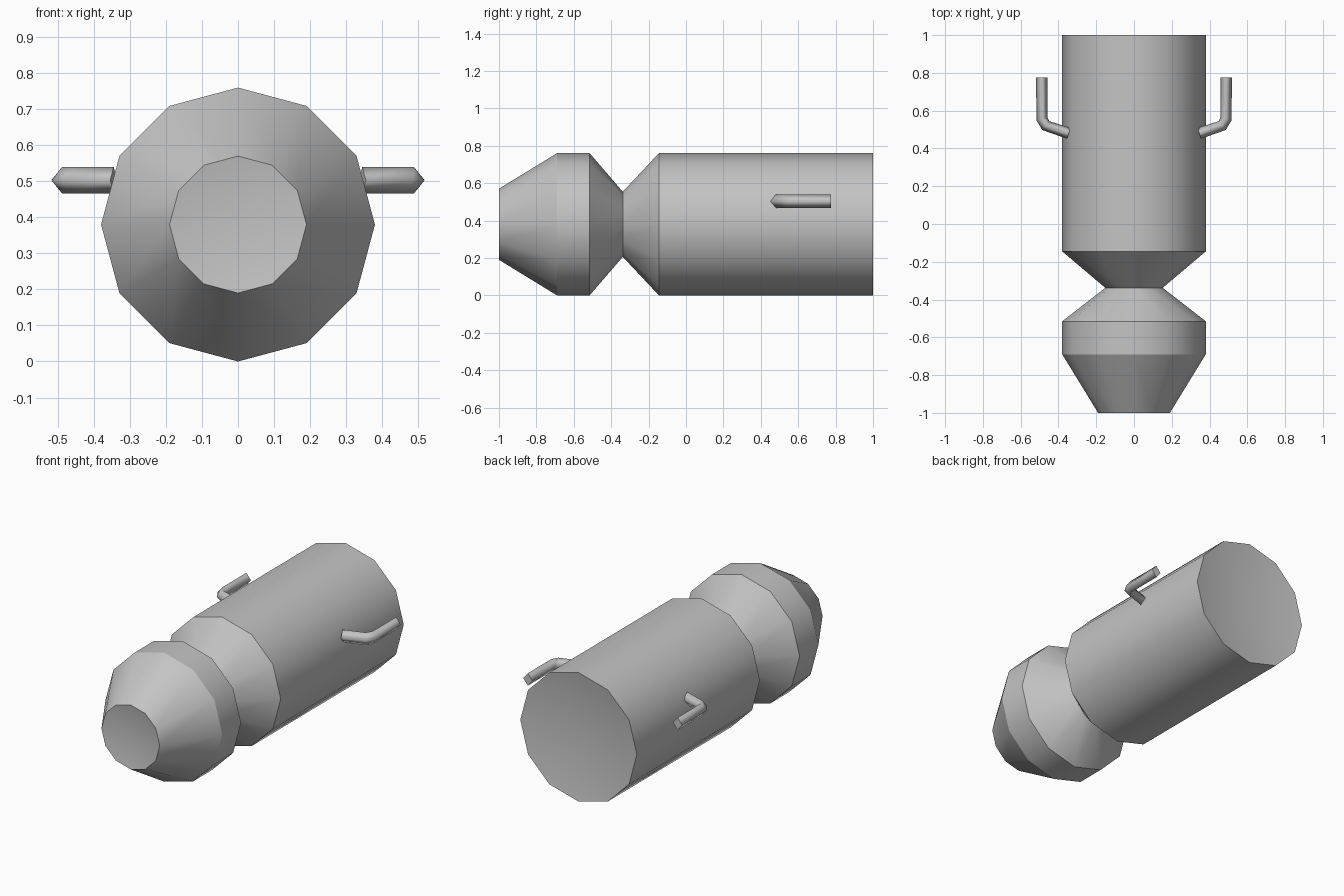
import bpy, bmesh, math
from mathutils import Vector

cube = bpy.data.objects.get("Cube")
if cube:
    bpy.data.objects.remove(cube)

grey = bpy.data.materials.new("plain_grey")
grey.use_nodes = True
grey.diffuse_color = (0.55, 0.55, 0.55, 1)
bsdf = grey.node_tree.nodes["Principled BSDF"]
bsdf.inputs["Base Color"].default_value = (0.55, 0.55, 0.55, 1)
bsdf.inputs["Roughness"].default_value = 0.8

R = 0.38       # body radius, also the height of the axis
SIDES = 12


def finish(name, bm):
    """Turn a bmesh into a named, coloured object."""
    bmesh.ops.recalc_face_normals(bm, faces=bm.faces)
    for f in bm.faces:
        f.smooth = True
    mesh = bpy.data.meshes.new(name)
    bm.to_mesh(mesh)
    bm.free()
    mesh.materials.append(grey)
    obj = bpy.data.objects.new(name, mesh)
    bpy.context.collection.objects.link(obj)
    return obj


def bridge(bm, a, b):
    n = len(a)
    for i in range(n):
        j = (i + 1) % n
        bm.faces.new((a[i], a[j], b[j], b[i]))


def turned(name, profile, dish_start, dish_end):
    """Lathe (y, x radius, z radius) rings along y, closed by shallow dishes."""
    bm = bmesh.new()
    rings = []
    for y, rx, rz in profile:
        angles = [2 * math.pi * i / SIDES for i in range(SIDES)]
        rings.append([bm.verts.new((rx * math.cos(a), y, R + rz * math.sin(a)))
                      for a in angles])
    for a, b in zip(rings, rings[1:]):
        bridge(bm, a, b)
    for ring, depth in ((rings[0], dish_start), (rings[-1], -dish_end)):
        if depth:
            centre = bm.verts.new((0, ring[0].co.y + depth, R))
            for i in range(SIDES):
                bm.faces.new((ring[i], ring[(i + 1) % SIDES], centre))
    # Keep every ring crisp while the surface stays smooth around
    for ring in rings:
        for i in range(SIDES):
            edge = bm.edges.get((ring[i], ring[(i + 1) % SIDES]))
            edge.smooth = False
    return finish(name, bm)


# Body: nose section and main barrel meet at a narrow waist
waist = (-0.338, 0.152, 0.174)
turned("nose_section",
       [(-1, 0.19, 0.19), (-0.69, R, R), (-0.515, R, R), waist], 0.03, 0)
turned("main_barrel", [waist, (-0.145, R, R), (1, R, R)], 0, 0.06)


def handle(name, side):
    """Bent diamond-section rod that leaves the barrel and points back."""
    path = [Vector((side * x, y, 0.503)) for x, y in
            ((0.345, 0.48), (0.467, 0.521), (0.488, 0.557), (0.488, 0.775))]
    up = Vector((0, 0, 1))
    bm = bmesh.new()
    rings = []
    for i, p in enumerate(path):
        before = (p - path[i - 1]).normalized() if i else Vector()
        after = (path[i + 1] - p).normalized() if i + 1 < len(path) else Vector()
        across = (before + after).normalized().cross(up)
        rings.append([bm.verts.new(p + d) for d in
                      (across * 0.03, up * 0.037, across * -0.03, up * -0.037)])
    for a, b in zip(rings, rings[1:]):
        bridge(bm, a, b)
    for ring in (rings[0], rings[-1]):
        bm.faces.new(ring)
        for i in range(4):
            bm.edges.get((ring[i], ring[(i + 1) % 4])).smooth = False
    return finish(name, bm)


handle("left_handle", 1)
handle("right_handle", -1)
